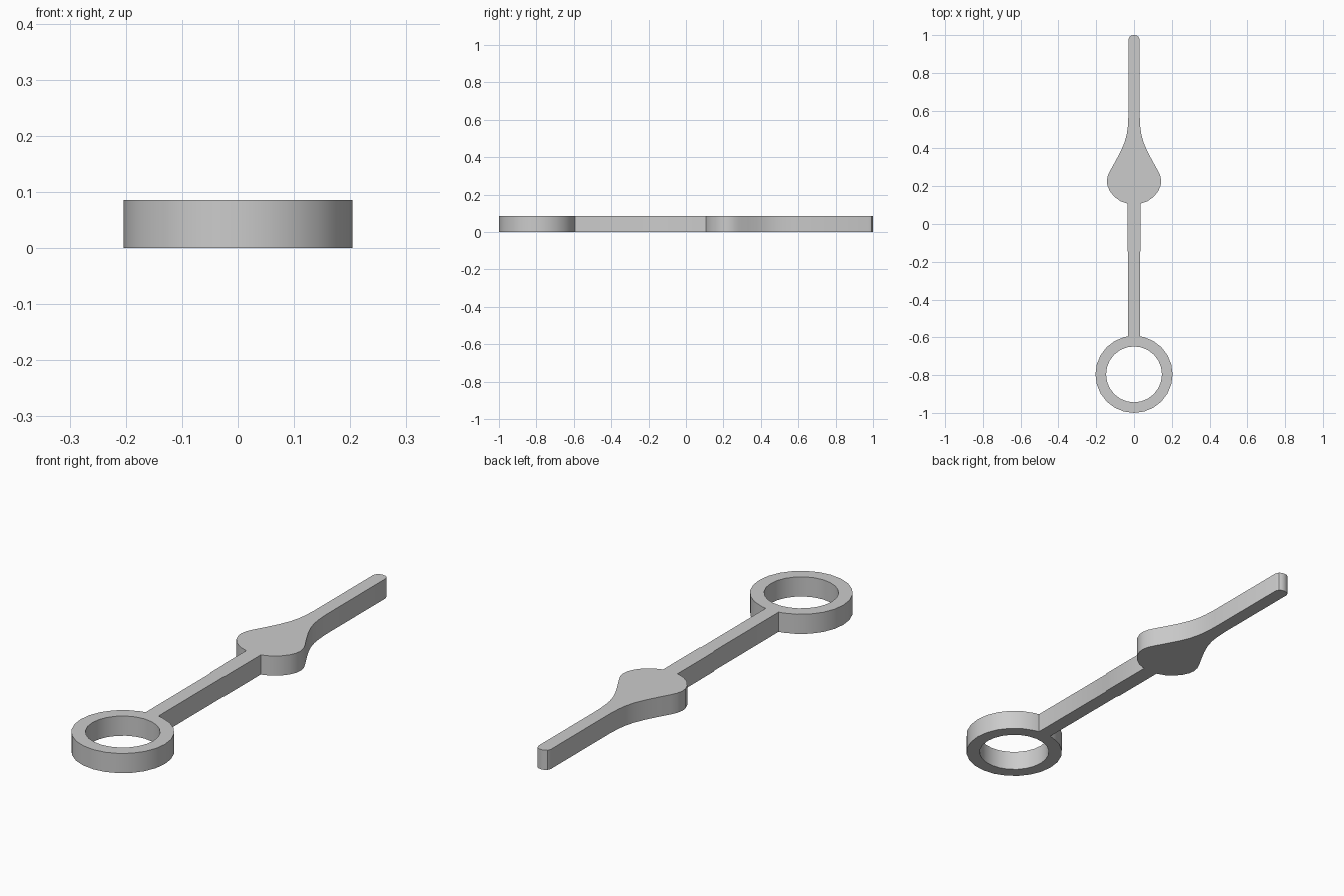
import bpy, bmesh
from math import sin, cos, pi, asin

if "Cube" in bpy.data.objects:
    bpy.data.objects.remove(bpy.data.objects["Cube"])

HEIGHT = 0.086
RING_Y, R_OUT, R_IN, SIDES = -0.796, 0.204, 0.148, 24
STEM = 0.031

# Right half of the outline, from the bottom of the ring up to the tip
end = pi - asin(STEM / R_OUT)
angles = [2 * pi * i / SIDES for i in range(1, SIDES // 2)] + [end]
half = [(R_OUT * sin(a), RING_Y - R_OUT * cos(a)) for a in angles]
half += [
    (STEM, -0.15), (0.035, -0.14), (0.035, 0.108),           # stem
    (0.072, 0.121), (0.105, 0.145), (0.128, 0.174),          # leaf base
    (0.141, 0.203), (0.144, 0.23), (0.138, 0.258), (0.126, 0.283),
    (0.098, 0.333), (0.072, 0.382), (0.051, 0.43),           # leaf shoulder
    (0.039, 0.472), (0.033, 0.515), (0.03, 0.57),
    (0.03, 0.977), (0.024, 0.991), (0.013, 0.998),           # rounded tip
]
outer = [(0, RING_Y - R_OUT)] + half + [(0, 1.0)] + [(-x, y) for x, y in reversed(half)]
inner = [(R_IN * sin(2 * pi * i / SIDES), RING_Y - R_IN * cos(2 * pi * i / SIDES))
         for i in range(SIDES)]

bm = bmesh.new()


def loop(points):
    verts = [bm.verts.new((x, y, 0)) for x, y in points]
    return [bm.edges.new((v, verts[(i + 1) % len(verts)])) for i, v in enumerate(verts)]


# Fill between the outline and the eye, then raise to full thickness
edges = loop(outer) + loop(inner)
bmesh.ops.triangle_fill(bm, edges=edges, use_beauty=True, normal=(0, 0, 1))
raised = bmesh.ops.extrude_face_region(bm, geom=bm.faces[:], use_keep_orig=True)
top = [g for g in raised["geom"] if isinstance(g, bmesh.types.BMVert)]
bmesh.ops.translate(bm, verts=top, vec=(0, 0, HEIGHT))
bmesh.ops.recalc_face_normals(bm, faces=bm.faces[:])

mesh = bpy.data.meshes.new("clock_hand")
bm.to_mesh(mesh)
bm.free()
hand = bpy.data.objects.new("clock_hand", mesh)
bpy.context.collection.objects.link(hand)
bpy.context.view_layer.objects.active = hand
hand.select_set(True)
bpy.ops.object.shade_smooth_by_angle(angle=pi / 6)
